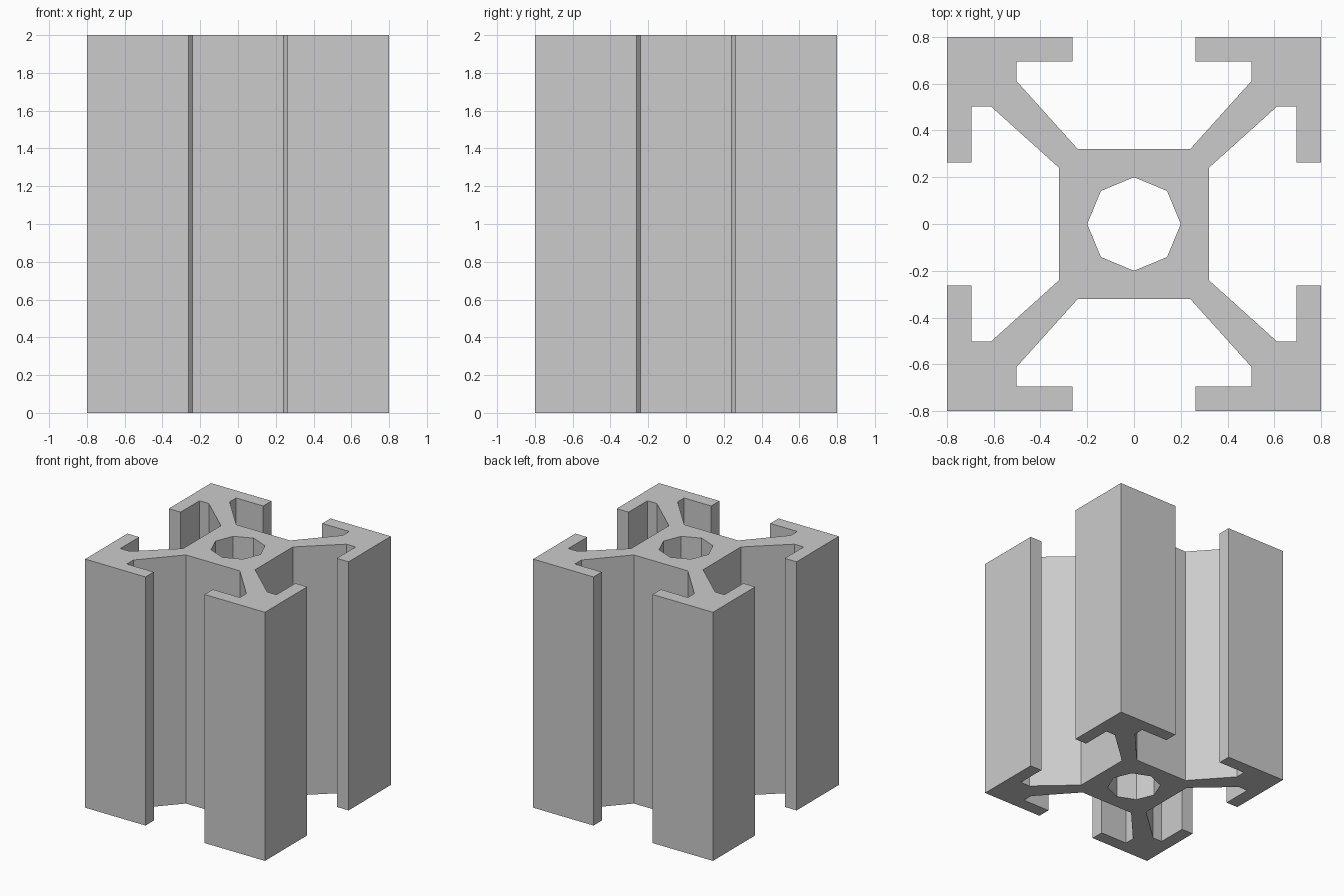
import bpy
import bmesh
import math
from mathutils import Matrix, Vector

HEIGHT = 2.0
HOLE_RADIUS = 0.2

cube = bpy.data.objects.get("Cube")
if cube:
    bpy.data.objects.remove(cube, do_unlink=True)

# Bare aluminium colour
metal = bpy.data.materials.new("aluminium grey")
metal.use_nodes = True
grey = (0.6, 0.6, 0.6, 1.0)
metal.diffuse_color = grey
metal.node_tree.nodes["Principled BSDF"].inputs["Base Color"].default_value = grey

# One corner of the cross-section: web, slot lips and outer corner
half_corner = [(0.32, 0.24), (0.612, 0.503), (0.695, 0.503),
               (0.695, 0.263), (0.8, 0.263)]
corner = half_corner + [(0.8, 0.8)] + [(y, x) for x, y in reversed(half_corner)]

# Repeat the corner around the axis
outline = []
for quarter in range(4):
    turn = Matrix.Rotation(quarter * math.pi / 2, 3, "Z")
    outline += [turn @ Vector((x, y, 0)) for x, y in corner]

# Octagonal centre bore
bore = [Vector((HOLE_RADIUS * math.cos(i * math.pi / 4),
                HOLE_RADIUS * math.sin(i * math.pi / 4), 0)) for i in range(8)]


def add_loop(bm, points):
    verts = [bm.verts.new(p) for p in points]
    return [bm.edges.new((v, verts[(i + 1) % len(verts)]))
            for i, v in enumerate(verts)]


# Fill the cross-section and extrude it to full height
bm = bmesh.new()
edges = add_loop(bm, outline) + add_loop(bm, bore)
bmesh.ops.triangle_fill(bm, edges=edges, use_beauty=True, use_dissolve=False)
result = bmesh.ops.extrude_face_region(bm, geom=bm.faces[:], use_keep_orig=True)
top = [g for g in result["geom"] if isinstance(g, bmesh.types.BMVert)]
bmesh.ops.translate(bm, verts=top, vec=(0, 0, HEIGHT))
bmesh.ops.recalc_face_normals(bm, faces=bm.faces[:])

mesh = bpy.data.meshes.new("slotted_extrusion")
bm.to_mesh(mesh)
bm.free()
mesh.materials.append(metal)
extrusion = bpy.data.objects.new("slotted_extrusion", mesh)
bpy.context.collection.objects.link(extrusion)
